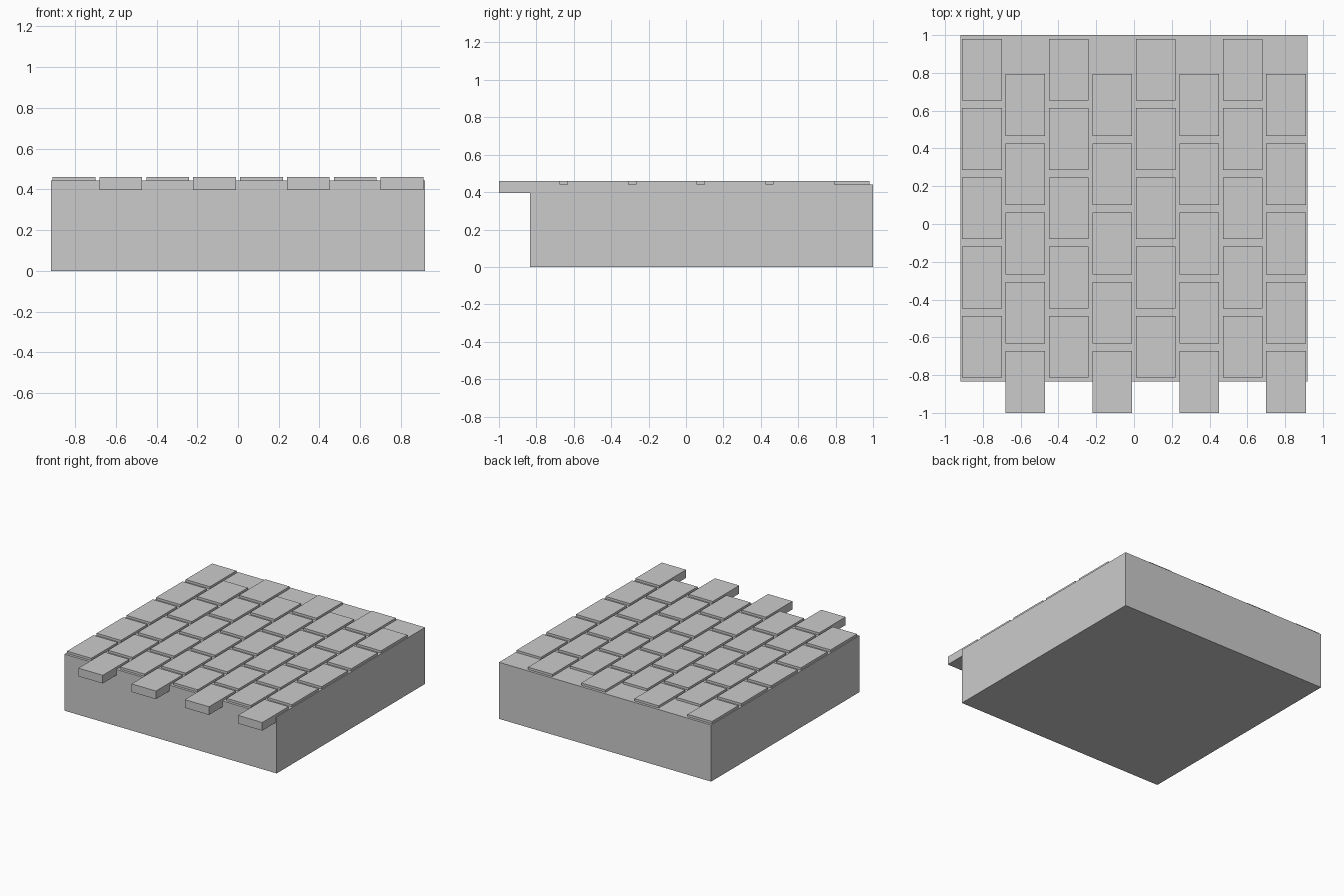
import bpy

if "Cube" in bpy.data.objects:
    bpy.data.objects.remove(bpy.data.objects["Cube"])


def box(name, x0, x1, y0, y1, z0, z1):
    bpy.ops.mesh.primitive_cube_add(size=1, location=((x0 + x1) / 2, (y0 + y1) / 2, (z0 + z1) / 2))
    ob = bpy.context.object
    ob.name = name
    ob.scale = (x1 - x0, y1 - y0, z1 - z0)
    bpy.ops.object.transform_apply(location=False, rotation=False, scale=True)
    return ob


# Solid bed under the paving
box("base_block", -0.918, 0.918, -0.833, 1.0, 0.0, 0.442)

# Staggered paving bricks; every second column overhangs the front
LENGTH, WIDTH, PITCH_X, PITCH_Y = 0.327, 0.21, 0.23, 0.3665
for col in range(8):
    x = (col - 3.5) * PITCH_X
    front = -1.0 if col % 2 else -0.813
    for row in range(5):
        y = front + row * PITCH_Y
        box(f"brick_{col}_{row}", x - WIDTH / 2, x + WIDTH / 2, y, y + LENGTH, 0.396, 0.46)
